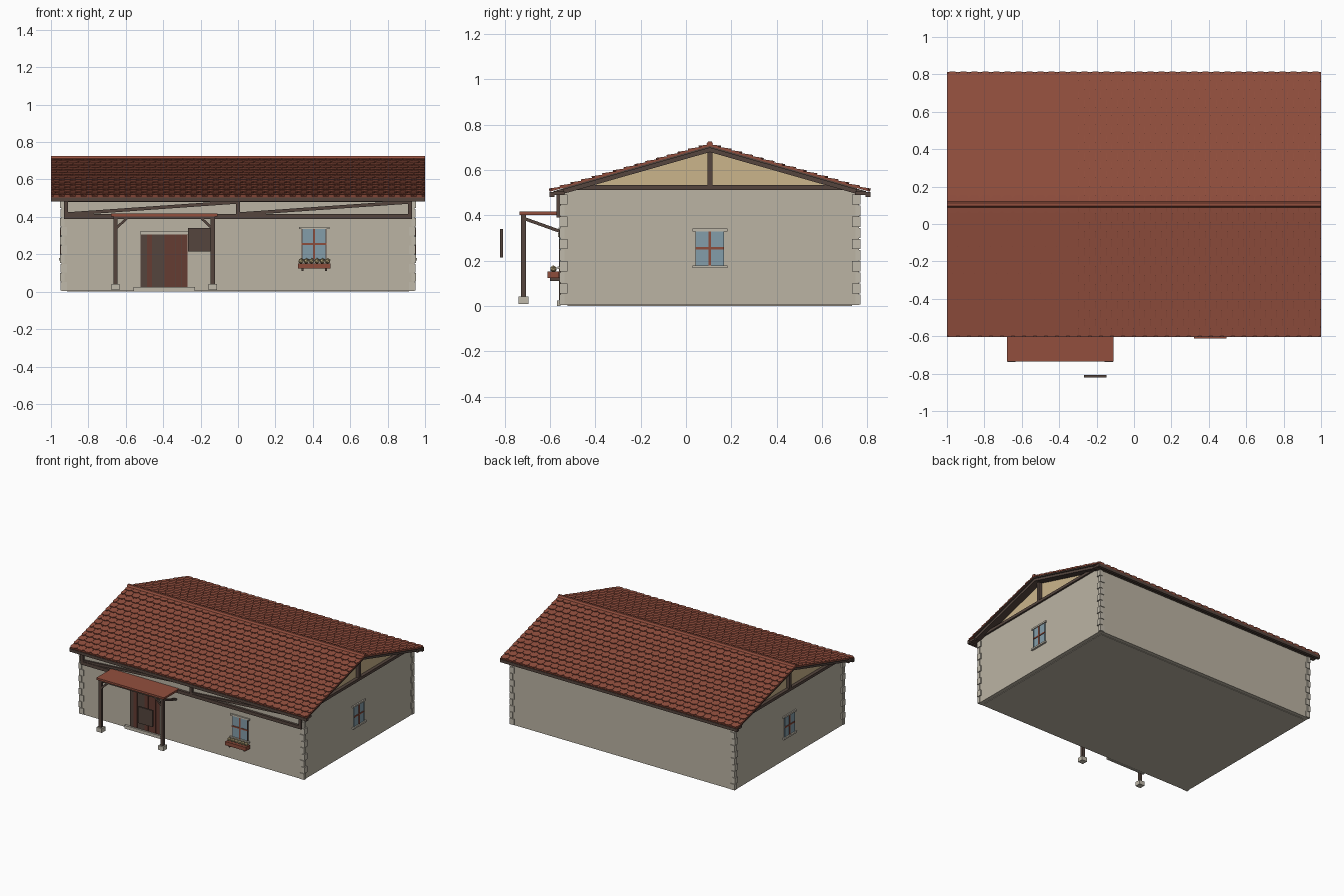
import bpy, bmesh, math
from mathutils import Vector

cube = bpy.data.objects.get("Cube")
if cube:
    bpy.data.objects.remove(cube, do_unlink=True)


def material(name, r, g, b):
    m = bpy.data.materials.new(name)
    m.use_nodes = True
    m.diffuse_color = (r, g, b, 1)
    m.node_tree.nodes["Principled BSDF"].inputs["Base Color"].default_value = (r, g, b, 1)
    return m


PLASTER = material("plaster", 0.50, 0.455, 0.37)
STONE = material("pale stone", 0.53, 0.49, 0.41)
TILE = material("red clay", 0.29, 0.078, 0.048)
WOOD = material("dark timber", 0.09, 0.06, 0.048)
CREAM = material("cream gable", 0.60, 0.46, 0.26)
GLASS = material("window glass", 0.23, 0.34, 0.40)
RED = material("red trim", 0.27, 0.075, 0.045)
PLANK = material("red brown plank", 0.13, 0.045, 0.032)
FLOWER = material("straw flowers", 0.42, 0.34, 0.18)


def finish(bm, name, mat):
    bmesh.ops.recalc_face_normals(bm, faces=bm.faces)
    mesh = bpy.data.meshes.new(name)
    bm.to_mesh(mesh)
    bm.free()
    mesh.materials.append(mat)
    ob = bpy.data.objects.new(name, mesh)
    bpy.context.collection.objects.link(ob)
    return ob


def prism(name, pts, axis, a, b, mat):
    """Extrude a 2D outline along x (outline is y,z) or y (outline is x,z)."""
    bm = bmesh.new()
    ends = []
    for t in (a, b):
        ends.append([bm.verts.new((t, p, z) if axis == "x" else (p, t, z)) for p, z in pts])
    bm.faces.new(ends[0])
    bm.faces.new(ends[1])
    n = len(pts)
    for i in range(n):
        j = (i + 1) % n
        bm.faces.new((ends[0][i], ends[0][j], ends[1][j], ends[1][i]))
    return finish(bm, name, mat)


def box(name, x0, x1, y0, y1, z0, z1, mat):
    return prism(name, [(y0, z0), (y1, z0), (y1, z1), (y0, z1)], "x", x0, x1, mat)


def bar(name, p, q, thick, axis, a, b, mat):
    """Sloping timber whose top edge runs from p to q."""
    p, q = Vector(p), Vector(q)
    d = (q - p).normalized()
    n = Vector((d.y, -d.x)) * thick
    if n.y > 0:
        n = -n
    return prism(name, [p, q, q + n, p + n], axis, a, b, mat)


# Main walls
WX, Y0, Y1, MID = 0.943, -0.553, 0.763, 0.105
box("walls", -WX, WX, Y0, Y1, 0.004, 0.512, PLASTER)
box("foundation", -WX + 0.03, WX - 0.03, Y0 + 0.03, Y1 - 0.03, 0, 0.01, PLASTER)

# Corner stones, alternating long and short
ROWS = 10
for sx in (-1, 1):
    for y, sy in ((Y0, -1), (Y1, 1)):
        for i in range(ROWS):
            lx, ly = (0.016, 0.03) if i % 2 else (0.03, 0.016)
            out = 0.009 if i % 2 else 0.006
            h = 0.49 / ROWS
            xs = sorted((sx * (WX + out), sx * (WX - lx)))
            ys = sorted((y + sy * 0.006, y - sy * ly))
            box("corner_stone", *xs, *ys, 0.006 + i * h, 0.002 + (i + 1) * h, STONE)

# Roof slabs, tiles and gutters
RIDGE, EAVE, RUN = 0.712, 0.510, 0.708
SLOPE = math.hypot(RUN, RIDGE - EAVE)
COURSES, TW = 15, 0.0588
for s, label in ((-1, "front"), (1, "back")):
    top, low = (MID, RIDGE), (MID + s * RUN, EAVE)
    bar(label + "_roof_slab", top, low, 0.006, "x", -1, 1, TILE)
    inner = (MID + s * 0.65, EAVE + 0.011)
    bar(label + "_roof_boards", (MID, RIDGE - 0.006), inner, 0.008, "x", -0.995, 0.995, WOOD)

    down = Vector((0, s * RUN, EAVE - RIDGE)).normalized()
    up = Vector((0, -s * down.z, s * down.y))
    origin = Vector((0, MID, RIDGE))
    bm = bmesh.new()
    step = SLOPE / COURSES
    for r in range(COURSES):
        u0, u1 = max(0, (r - 0.2) * step), (r + 1) * step
        x = -1 - (TW / 2 if r % 2 else 0)
        while x < 0.995:
            a, b = max(-1, x + 0.001), min(1, x + TW - 0.001)
            x += TW
            if b - a < 0.012:
                continue
            c = (b - a) * 0.24
            outline = [(a, u0), (b, u0), (b, u1 - 0.012), (b - c, u1), (a + c, u1), (a, u1 - 0.012)]
            rings = []
            for lift in (0.0, 1.0):
                ring = []
                for px, u in outline:
                    n = -0.001 + lift * (0.002 + 0.008 * (u - u0) / (u1 - u0))
                    ring.append(bm.verts.new(origin + Vector((px, 0, 0)) + down * u + up * n))
                rings.append(ring)
            bm.faces.new(rings[1])
            for i in range(1, 6):
                j = (i + 1) % 6
                bm.faces.new((rings[0][i], rings[0][j], rings[1][j], rings[1][i]))
    finish(bm, label + "_roof_tiles", TILE)

    # Gutter beam and its brackets
    edge = MID + s * RUN
    box(label + "_gutter", -1, 1, *sorted((edge, edge - s * 0.022)), 0.481, 0.503, WOOD)
    box(label + "_eave_board", -0.995, 0.995, *sorted((edge - s * 0.02, edge - s * 0.068)), 0.490, 0.505, WOOD)
    for i in range(17):
        x = -0.96 + i * 0.12
        bar(label + "_rafter_tail", (MID + s * 0.55, 0.546), (MID + s * 0.69, 0.506), 0.014,
            "x", x - 0.01, x + 0.01, WOOD)

prism("ridge_cap", [(MID - 0.016, 0.712), (MID - 0.008, 0.726), (MID + 0.008, 0.726), (MID + 0.016, 0.712)],
      "x", -1, 1, TILE)

# Gables with their timber frames
prism("gable_infill", [(MID - 0.63, 0.512), (MID + 0.63, 0.512), (MID, 0.698)], "x", -0.93, 0.93, CREAM)
for sx in (-1, 1):
    xa, xb = sorted((sx * 0.92, sx * 0.955))
    box("gable_tie_beam", xa, xb, MID - 0.64, MID + 0.64, 0.513, 0.534, WOOD)
    box("gable_king_post", xa, xb, MID - 0.011, MID + 0.011, 0.53, 0.695, WOOD)
    fx = sorted((sx * 0.92, sx * 0.985))
    for s in (-1, 1):
        bar("gable_rafter", (MID, 0.702), (MID + s * 0.65, 0.517), 0.022, "x", *fx, WOOD)

# Timber truss along the front wall
FY = -0.571
box("front_sill_beam", -0.93, 0.93, FY, Y0, 0.39, 0.415, WOOD)
box("front_top_beam", -0.93, 0.93, FY, Y0, 0.48, 0.508, WOOD)
for x in (-0.92, 0, 0.92):
    box("front_stud", x - 0.011, x + 0.011, FY, Y0, 0.41, 0.485, WOOD)
for x in (-0.92, 0):
    bar("front_brace", (x + 0.01, 0.425), (x + 0.91, 0.488), 0.018, "y", FY + 0.004, Y0, WOOD)

# Porch
box("porch_roof", -0.68, -0.11, -0.735, Y0, 0.402, 0.417, TILE)
box("porch_beam", -0.665, -0.125, -0.727, -0.705, 0.39, 0.403, WOOD)
for x, s in ((-0.655, 1), (-0.135, -1)):
    box("porch_post", x - 0.011, x + 0.011, -0.727, -0.705, 0.03, 0.402, WOOD)
    box("post_footing", x - 0.022, x + 0.022, -0.738, -0.694, 0.01, 0.042, STONE)
    bar("porch_side_brace", (-0.71, 0.392), (Y0, 0.336), 0.014, "x", x - 0.008, x + 0.008, WOOD)
    bar("porch_corner_brace", (x, 0.345), (x + s * 0.055, 0.396), 0.013, "y", -0.723, -0.709, WOOD)

# Door made of planks, with lintel and step
PLANKS = 8
pw = 0.25 / PLANKS
for i in range(PLANKS):
    x = -0.52 + i * pw
    box("door_plank", x + 0.001, x + pw - 0.001, Y0 - 0.008, Y0, 0.026, 0.305,
        WOOD if i in (0, 2, 3) else PLANK)
box("door_backing", -0.52, -0.27, Y0 - 0.004, Y0, 0.026, 0.305, WOOD)
box("door_lintel", -0.525, -0.265, Y0 - 0.012, Y0, 0.305, 0.322, STONE)
box("door_step", -0.56, -0.23, Y0 - 0.017, Y0, 0, 0.024, STONE)

# Hanging sign board
box("sign_board", -0.268, -0.148, -0.82, -0.807, 0.215, 0.34, WOOD)


def window(name, axis, face, s, c, half, z0, z1):
    """Glazed window on a wall; axis is the wall's outward axis."""
    def panel(part, a0, a1, b0, b1, depth, mat):
        d = sorted((face, face + s * depth))
        if axis == "x":
            box(name + part, *d, c + a0, c + a1, b0, b1, mat)
        else:
            box(name + part, c + a0, c + a1, *d, b0, b1, mat)
    zm = (z0 + z1) / 2
    panel("_glass", -half, half, z0, z1, 0.004, GLASS)
    panel("_mullion", -0.005, 0.005, z0, z1, 0.008, RED)
    panel("_transom", -half, half, zm - 0.005, zm + 0.005, 0.008, RED)
    for e in (-1, 1):
        a = sorted((e * half, e * (half - 0.005)))
        panel("_jamb", *a, z0, z1, 0.007, WOOD if axis == "y" else GLASS)
    panel("_sill", -half - 0.015, half + 0.015, z0 - 0.012, z0, 0.014, STONE)
    panel("_lintel", -half - 0.015, half + 0.015, z1, z1 + 0.012, 0.01, STONE)


window("front_window", "y", Y0, -1, 0.407, 0.067, 0.175, 0.335)
window("left_window", "x", WX, 1, MID, 0.062, 0.18, 0.33)
window("right_window", "x", -WX, -1, MID, 0.062, 0.18, 0.33)

# Flower box
box("flower_box", 0.32, 0.495, -0.612, Y0 - 0.008, 0.124, 0.152, RED)
for x in (0.345, 0.47):
    box("flower_box_bracket", x - 0.005, x + 0.005, -0.6, Y0, 0.11, 0.125, WOOD)
bm = bmesh.new()
for i in range(6):
    ball = bmesh.ops.create_icosphere(bm, subdivisions=1, radius=0.016)
    bmesh.ops.translate(bm, verts=ball["verts"], vec=(0.337 + i * 0.0285, -0.585, 0.164))
finish(bm, "flowers", FLOWER)
